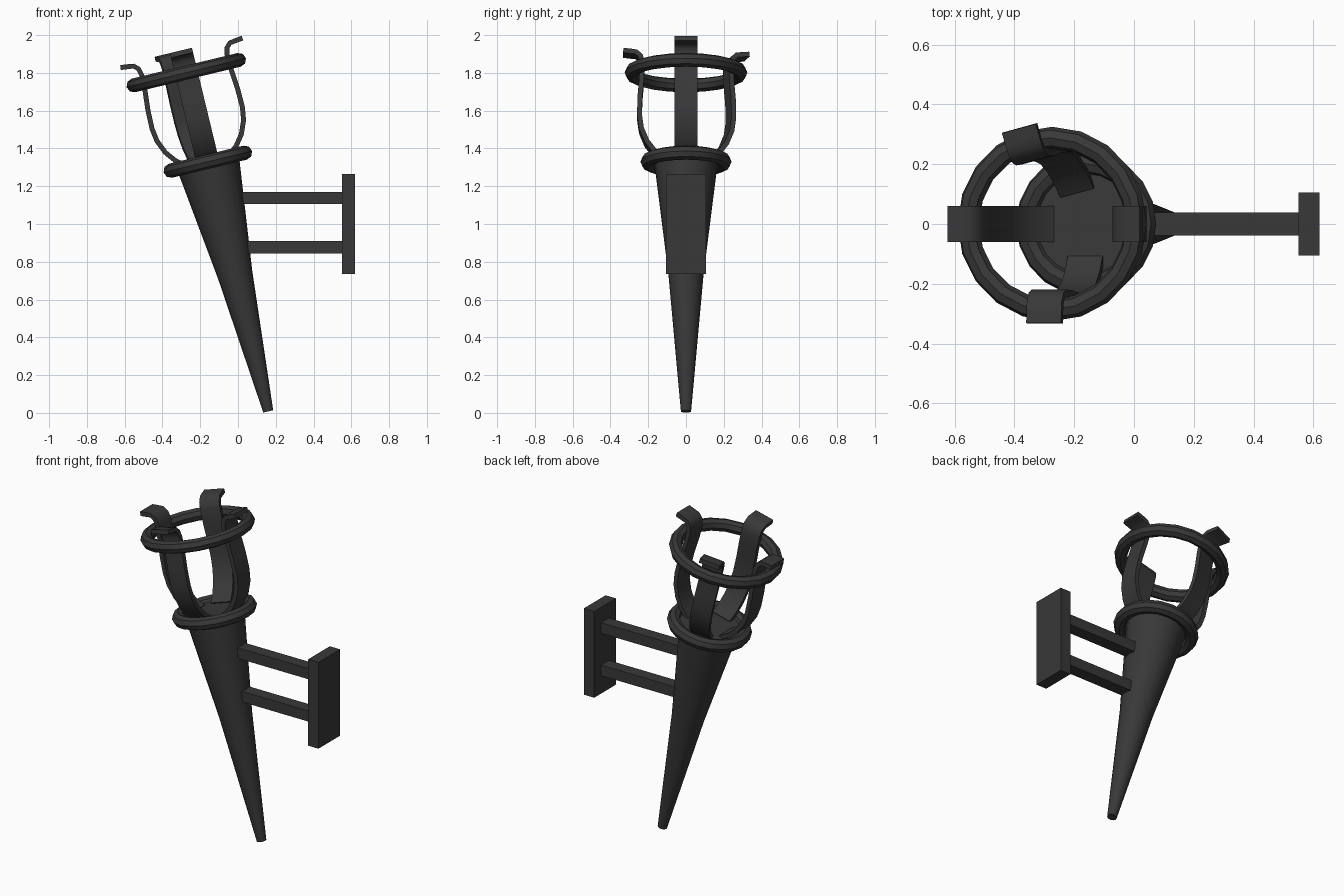
import bpy, bmesh
from math import radians, cos, sin, tau
from mathutils import Matrix, Vector

if "Cube" in bpy.data.objects:
    bpy.data.objects.remove(bpy.data.objects["Cube"])

TILT = Matrix.Translation((0.16, 0, 0.008)) @ Matrix.Rotation(radians(-13.6), 4, 'Y')
iron = bpy.data.materials.new("dark_iron")
iron.diffuse_color = (0.04, 0.04, 0.04, 1)
iron.use_nodes = True
iron.node_tree.nodes["Principled BSDF"].inputs["Base Color"].default_value = iron.diffuse_color


def finish(obj, name, smooth=True):
    obj.name = name
    obj.data.materials.append(iron)
    if smooth:
        bpy.ops.object.select_all(action='DESELECT')
        obj.select_set(True)
        bpy.context.view_layer.objects.active = obj
        bpy.ops.object.shade_smooth_by_angle(angle=radians(40))
    return obj


def from_bmesh(bm, name):
    bmesh.ops.recalc_face_normals(bm, faces=bm.faces)
    me = bpy.data.meshes.new(name)
    bm.to_mesh(me)
    bm.free()
    obj = bpy.data.objects.new(name, me)
    bpy.context.collection.objects.link(obj)
    return finish(obj, name)


def box(name, x0, x1, y, z0, z1):
    bpy.ops.mesh.primitive_cube_add(size=1, location=((x0 + x1) / 2, 0, (z0 + z1) / 2))
    obj = bpy.context.object
    obj.scale = (x1 - x0, 2 * y, z1 - z0)
    return finish(obj, name, False)


# Tapered holder, closed at both ends
bm = bmesh.new()
n = 20
rings = [[bm.verts.new((r * cos(tau * i / n), r * sin(tau * i / n), s)) for i in range(n)]
         for r, s in [(0.027, 0), (0.093, 0.745), (0.17, 1.37)]]
for a, b in zip(rings, rings[1:]):
    for i in range(n):
        j = (i + 1) % n
        bm.faces.new((a[i], a[j], b[j], b[i]))
bm.faces.new(rings[0])
bm.faces.new(rings[-1])
from_bmesh(bm, "holder_cone").matrix_world = TILT

# Collar ring and basket ring
for name, major, minor, s in [("collar_ring", 0.203, 0.038, 1.36), ("basket_ring", 0.288, 0.037, 1.845)]:
    bpy.ops.mesh.primitive_torus_add(major_radius=major, minor_radius=minor,
                                     major_segments=20, minor_segments=8)
    finish(bpy.context.object, name).matrix_world = TILT @ Matrix.Translation((0, 0, s))

# Bent basket straps: centreline (radius, height) swept as a flat bar
path = [Vector(p) for p in [(0.115, 1.365), (0.165, 1.405), (0.207, 1.46), (0.236, 1.53), (0.246, 1.60),
                            (0.244, 1.70), (0.235, 1.80), (0.232, 1.885), (0.240, 1.922),
                            (0.262, 1.944), (0.290, 1.948), (0.332, 1.953)]]
HALF_W, HALF_T = 0.06, 0.013
for k, angle in enumerate((0, 105, 180, 270)):
    bm = bmesh.new()
    loops = []
    for i, p in enumerate(path):
        d = (path[min(i + 1, len(path) - 1)] - path[max(i - 1, 0)]).normalized()
        nrm = Vector((d.y, -d.x)) * HALF_T
        a, b = p + nrm, p - nrm
        loops.append([bm.verts.new((q.x, w, q.y)) for q, w in
                      ((a, -HALF_W), (a, HALF_W), (b, HALF_W), (b, -HALF_W))])
    for a, b in zip(loops, loops[1:]):
        for i in range(4):
            j = (i + 1) % 4
            bm.faces.new((a[i], a[j], b[j], b[i]))
    bm.faces.new(loops[0])
    bm.faces.new(loops[-1])
    from_bmesh(bm, f"basket_strap_{k + 1}").matrix_world = TILT @ Matrix.Rotation(radians(angle), 4, 'Z')

# Wall plate and its two arms
box("wall_plate", 0.55, 0.62, 0.105, 0.735, 1.265)
box("upper_arm", 0.015, 0.56, 0.038, 1.105, 1.17)
box("lower_arm", 0.03, 0.56, 0.038, 0.845, 0.91)
